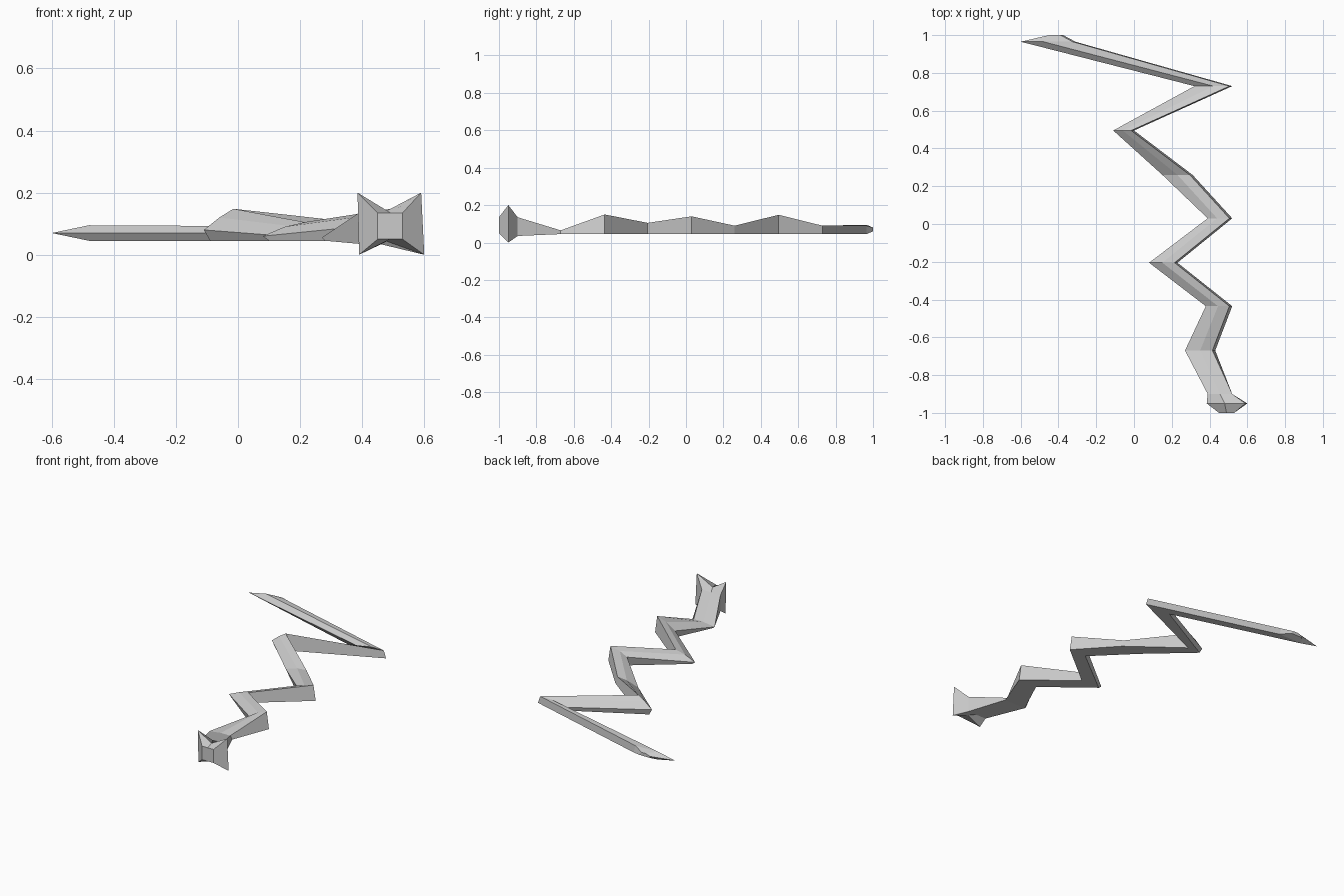
import bpy, bmesh

if "Cube" in bpy.data.objects:
    bpy.data.objects.remove(bpy.data.objects["Cube"])


def loft(name, rings):
    """Skin a list of equal-length rings of points and cap both ends."""
    bm = bmesh.new()
    loops = [[bm.verts.new(p) for p in ring] for ring in rings]
    for r0, r1 in zip(loops, loops[1:]):
        n = len(r0)
        for i in range(n):
            j = (i + 1) % n
            bm.faces.new((r0[i], r0[j], r1[j], r1[i]))
    bm.faces.new(loops[0])
    bm.faces.new(loops[-1])
    bmesh.ops.recalc_face_normals(bm, faces=bm.faces)
    mesh = bpy.data.meshes.new(name)
    bm.to_mesh(mesh)
    bm.free()
    ob = bpy.data.objects.new(name, mesh)
    bpy.context.collection.objects.link(ob)
    return ob


def section(y, left, ridge, right, z_left, z_ridge, z_right, foot, z_foot=0.045):
    """Body cross-section: sloped left side, steep right side, flat base."""
    return [(left, y, z_left), (ridge, y, z_ridge), (right - 0.015, y, z_right),
            (right, y, z_foot), ((foot + right) / 2, y, z_foot), (foot, y, z_foot)]


def block(y, x0, x1, z0, z1):
    """Rectangular section with mid points on the top and bottom."""
    xm = (x0 + x1) / 2
    return [(x0, y, z1), (xm, y, z1), (x1, y, z1),
            (x1, y, z0), (xm, y, z0), (x0, y, z0)]


neck = block(-0.90, 0.39, 0.52, 0.035, 0.135)

# Flared four-pointed head with a square front
flare = [(0.385, -0.95, 0.20), (0.48, -0.95, 0.142), (0.59, -0.95, 0.20),
         (0.60, -0.95, 0.0), (0.48, -0.95, 0.043), (0.39, -0.95, 0.0)]
loft("head", [block(-1.0, 0.45, 0.53, 0.05, 0.135), flare, neck])

# Zigzag body: y, left, ridge, right, heights of each, base left edge
stations = [
    (-0.67, 0.27, 0.35, 0.43, 0.055, 0.065, 0.065, 0.28),
    (-0.435, 0.38, 0.445, 0.52, 0.09, 0.13, 0.15, 0.39),
    (-0.205, 0.08, 0.15, 0.23, 0.06, 0.09, 0.105, 0.10),
    (0.03, 0.39, 0.44, 0.52, 0.10, 0.125, 0.14, 0.40),
    (0.26, 0.15, 0.23, 0.31, 0.06, 0.085, 0.09, 0.17),
    (0.495, -0.11, -0.06, 0.0, 0.08, 0.12, 0.148, -0.09),
    (0.73, 0.32, 0.42, 0.52, 0.07, 0.09, 0.09, 0.34),
    (0.965, -0.60, -0.48, -0.31, 0.07, 0.095, 0.09, -0.48),
    (1.0, -0.45, -0.42, -0.375, 0.07, 0.08, 0.08, -0.45, 0.06),
]
loft("body", [neck] + [section(*s) for s in stations])
